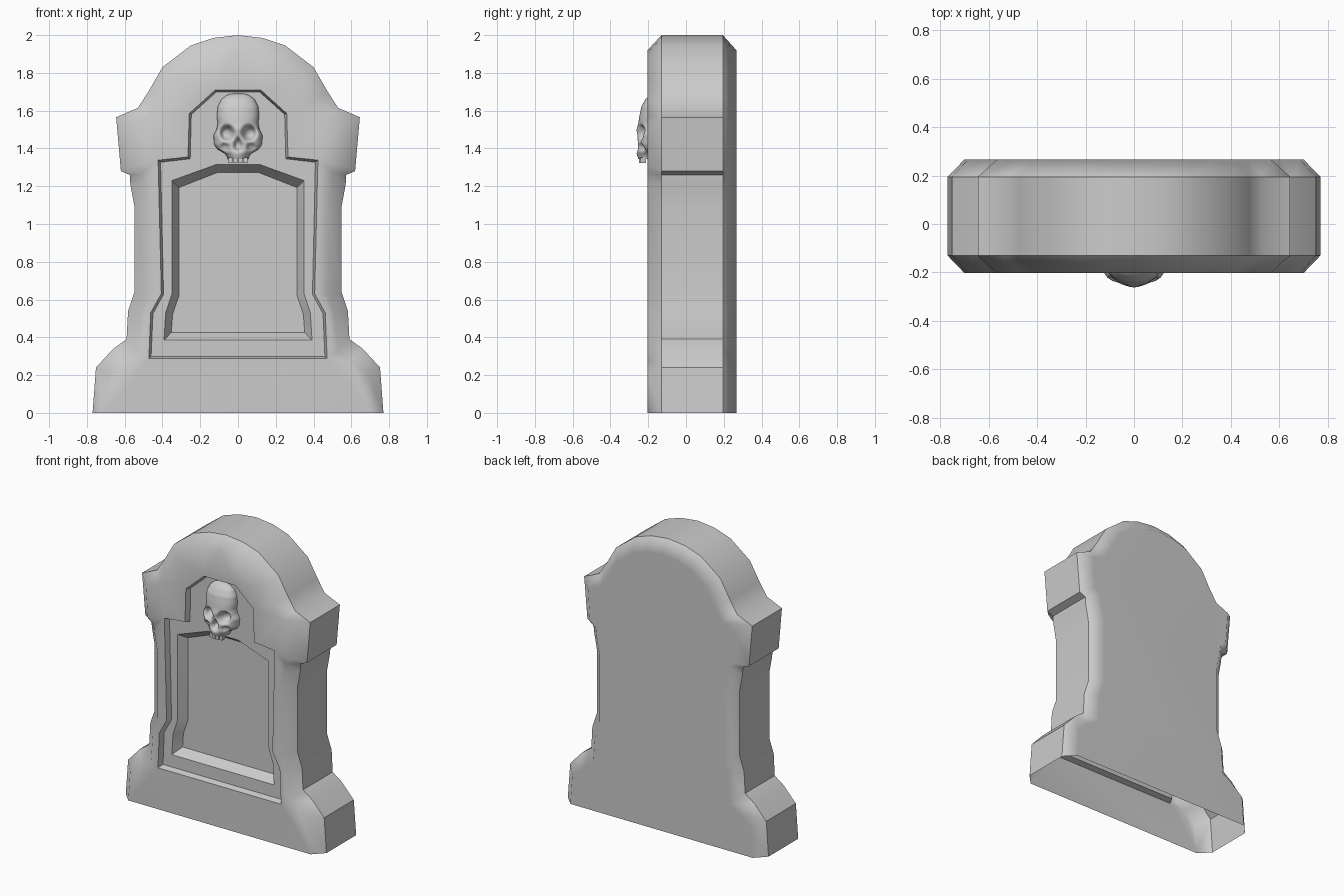
import bpy, bmesh, math

if "Cube" in bpy.data.objects:
    bpy.data.objects.remove(bpy.data.objects["Cube"])

FRONT, BACK = -0.203, 0.267


def finish(bm, name, smooth_verts=()):
    """Turn a bmesh into a smooth-shaded object, with sharp creases."""
    bmesh.ops.recalc_face_normals(bm, faces=bm.faces[:])
    keep = set(smooth_verts)
    for f in bm.faces:
        f.smooth = True
    for e in bm.edges:
        a = e.calc_face_angle(0)
        e.smooth = a < 0.6 or any(v in keep for v in e.verts)
    me = bpy.data.meshes.new(name)
    bm.to_mesh(me)
    bm.free()
    ob = bpy.data.objects.new(name, me)
    bpy.context.collection.objects.link(ob)
    return ob


def loop(bm, half, y):
    """Mirror a right-hand profile (top to bottom) into a vertex loop."""
    pts = [(-x, z) for x, z in reversed(half) if x > 0] + list(half)
    return [bm.verts.new((x, y, z)) for x, z in pts]


def bridge(bm, a, b, closed=True):
    n = len(a)
    for i in range(n if closed else n - 1):
        j = (i + 1) % n
        bm.faces.new((a[i], a[j], b[j], b[i]))


def edges_of(bm, vs):
    out = []
    for i, v in enumerate(vs):
        w = vs[(i + 1) % len(vs)]
        out.append(bm.edges.get((v, w)) or bm.edges.new((v, w)))
    return out


def fill_between(bm, a, b):
    bmesh.ops.triangle_fill(bm, edges=edges_of(bm, a) + edges_of(bm, b),
                            use_beauty=True, normal=(0, -1, 0))


# Profiles: outer silhouette and the chamfered face outline
outer = [(0, 2.0), (.13, 1.985), (.25, 1.945), (.40, 1.83), (.475, 1.70),
         (.53, 1.615), (.645, 1.565), (.62, 1.28), (.573, 1.26), (.57, 1.21),
         (.548, 1.09), (.548, .64), (.582, .54), (.59, .39), (.66, .34),
         (.752, .24), (.77, 0)]
face = [(0, 1.92), (.115, 1.905), (.22, 1.87), (.345, 1.775), (.41, 1.66),
        (.47, 1.57), (.565, 1.53), (.55, 1.31), (.505, 1.27), (.498, 1.21),
        (.475, 1.09), (.475, .625), (.51, .525), (.525, .32), (.60, .275),
        (.685, .205), (.70, 0)]
step_rim = [(.12, 1.71), (.258, 1.585), (.265, 1.355), (.423, 1.338),
            (.406, .632), (.462, .53), (.472, .287)]
step_floor = [(.115, 1.698), (.247, 1.58), (.253, 1.345), (.41, 1.327),
              (.394, .628), (.45, .526), (.46, .299)]
panel_rim = [(.115, 1.315), (.35, 1.23), (.35, .63), (.383, .53), (.392, .385)]
panel_floor = [(.11, 1.272), (.312, 1.193), (.312, .622), (.346, .522),
               (.353, .425)]

# Headstone shell, open underneath
bm = bmesh.new()
front_face = loop(bm, face, FRONT)
front_side = loop(bm, outer, -0.13)
back_side = loop(bm, outer, 0.195)
back_face = loop(bm, face, BACK)
bridge(bm, front_face, front_side, False)
bridge(bm, front_side, back_side, False)
bridge(bm, back_side, back_face, False)
bm.faces.new(back_face)

# Stepped frame and sunken inscription panel
rim = loop(bm, step_rim, FRONT)
floor = loop(bm, step_floor, FRONT + .038)
inner_rim = loop(bm, panel_rim, FRONT + .038)
inner_floor = loop(bm, panel_floor, FRONT + .10)
fill_between(bm, front_face, rim)
bridge(bm, rim, floor)
fill_between(bm, floor, inner_rim)
bridge(bm, inner_rim, inner_floor)
bm.faces.new(inner_floor)
stone = finish(bm, "headstone", front_face + back_face)
mod = stone.modifiers.new("flat_face_normals", 'WEIGHTED_NORMAL')
mod.keep_sharp = True

# Skull relief: rows of (z, half width, front y)
rows = [(1.69, .03, -.17), (1.685, .055, -.19), (1.66, .088, -.215),
        (1.62, .108, -.237), (1.57, .112, -.247), (1.53, .108, -.253),
        (1.50, .114, -.262), (1.47, .130, -.258), (1.42, .126, -.256),
        (1.395, .108, -.258), (1.375, .072, -.262), (1.36, .060, -.258),
        (1.345, .055, -.252)]
WALL = -0.16


def sample(z):
    for (z0, w0, y0), (z1, w1, y1) in zip(rows, rows[1:]):
        if z >= z1 - 1e-6:
            t = (z0 - z) / (z0 - z1)
            return w0 + t * (w1 - w0), y0 + t * (y1 - y0)
    return rows[-1][1:]


def dent(x, z, cx, cz, rx, rz):
    return math.exp(-(((x - cx) / rx) ** 2 + ((z - cz) / rz) ** 2) ** 2)


bm = bmesh.new()
NZ, NX = 48, 44
grid = []
for i in range(NZ + 1):
    z = 1.69 - (1.69 - 1.345) * i / NZ
    w, y0 = sample(z)
    line = []
    for k in range(NX + 1):
        a = math.pi * (k / NX - .5)
        x = w * math.sin(a)
        y = WALL + (y0 - WALL) * max(0, math.cos(a)) ** .75
        # eye sockets, nose opening and hollow cheeks
        y += .060 * dent(abs(x), z, .058, 1.482, .034, .036)
        y += .045 * dent(x, z, 0, 1.425, .012 + .25 * max(0, 1.45 - z), .032)
        y += .022 * dent(abs(x), z, .070, 1.405, .022, .022)
        line.append(bm.verts.new((x, min(y, WALL), z)))
    grid.append(line)
for a, b in zip(grid, grid[1:]):
    bridge(bm, a, b, False)
for line in (grid[0], grid[-1]):
    bm.faces.new(line)
finish(bm, "skull", [v for line in grid[1:-1] for v in line])

# Row of upper teeth
bm = bmesh.new()
for k in range(4):
    x = (k - 1.5) * .026
    y = -.238 + abs(k - 1.5) * .008
    g = bmesh.ops.create_cube(bm, size=1)
    for v in g["verts"]:
        s = .020 if v.co.z < 0 else .025
        v.co = (x + v.co.x * s, y + v.co.y * .03, 1.338 + v.co.z * .03)
finish(bm, "teeth")
